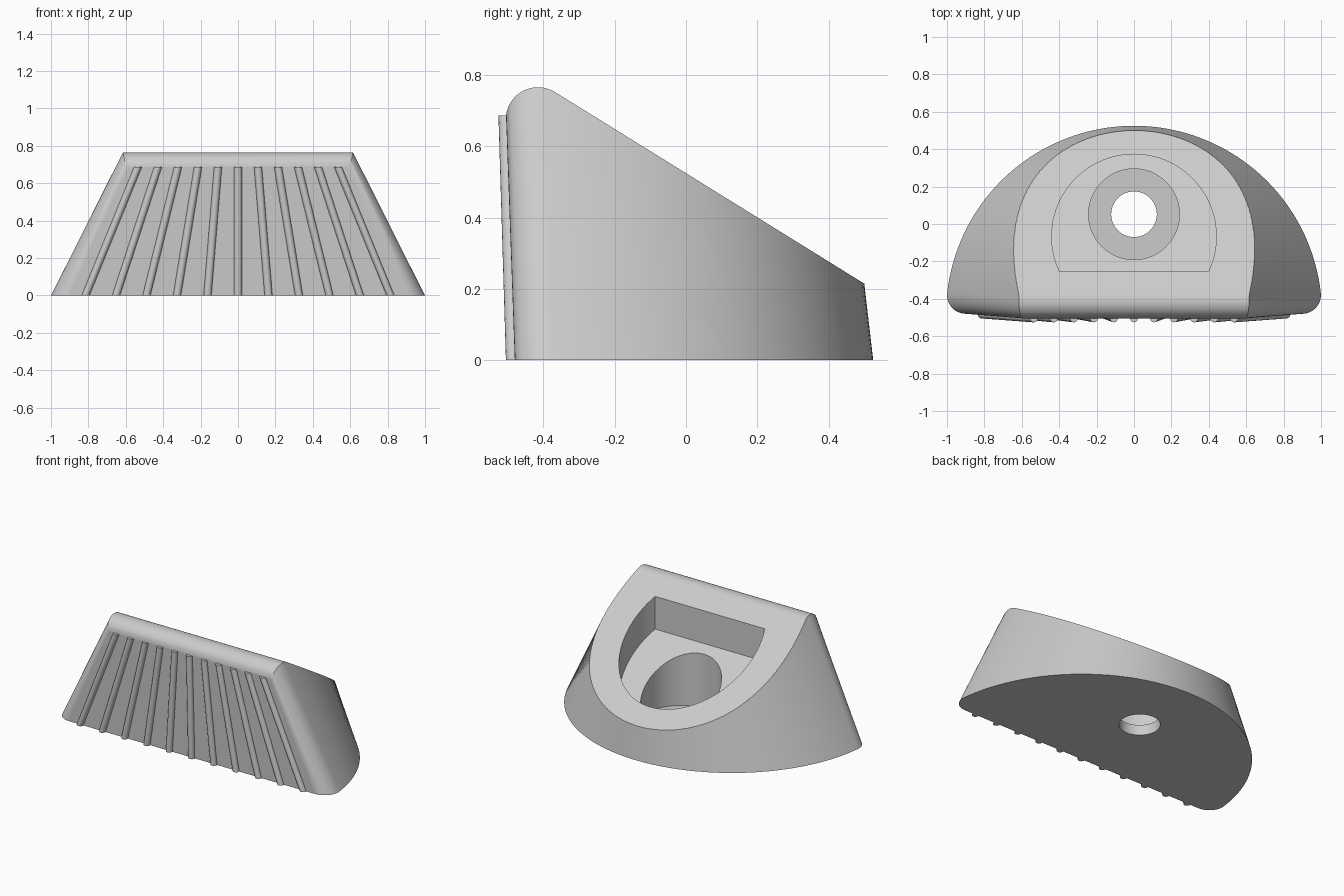
import bpy, bmesh
from math import pi, sin, cos, asin, atan, sqrt
from mathutils import Vector

if "Cube" in bpy.data.objects:
    bpy.data.objects.remove(bpy.data.objects["Cube"], do_unlink=True)

grey = bpy.data.materials.new("light grey")
grey.use_nodes = True
COLOUR = (0.6, 0.6, 0.6, 1)
grey.diffuse_color = COLOUR
grey.node_tree.nodes["Principled BSDF"].inputs["Base Color"].default_value = COLOUR


def loft(name, bottom, top):
    """Closed solid between two matching rings of points."""
    bm = bmesh.new()
    a = [bm.verts.new(p) for p in bottom]
    b = [bm.verts.new(p) for p in top]
    n = len(a)
    for i in range(n):
        j = (i + 1) % n
        bm.faces.new((a[i], a[j], b[j], b[i]))
    bm.faces.new(a[::-1])
    bm.faces.new(b)
    bmesh.ops.recalc_face_normals(bm, faces=bm.faces)
    mesh = bpy.data.meshes.new(name)
    bm.to_mesh(mesh)
    bm.free()
    mesh.materials.append(grey)
    ob = bpy.data.objects.new(name, mesh)
    bpy.context.collection.objects.link(ob)
    return ob


def arc(cx, cy, r, start, end, steps):
    return [(cx + r * cos(start + (end - start) * i / steps),
             cy + r * sin(start + (end - start) * i / steps)) for i in range(steps + 1)]


def activate(ob):
    bpy.ops.object.select_all(action="DESELECT")
    ob.select_set(True)
    bpy.context.view_layer.objects.active = ob


def boolean(ob, cutter, operation):
    mod = ob.modifiers.new("cut", "BOOLEAN")
    mod.operation, mod.solver, mod.object = operation, "EXACT", cutter
    activate(ob)
    bpy.ops.object.modifier_apply(modifier=mod.name)
    bpy.data.objects.remove(cutter, do_unlink=True)


def smooth(ob):
    activate(ob)
    bpy.ops.object.shade_smooth_by_angle(angle=pi / 6)
    mod = ob.modifiers.new("even shading", "WEIGHTED_NORMAL")
    mod.keep_sharp = True


SLOPE = 0.62
def slope_z(y):
    return 0.215 + SLOPE * (0.5 - y)


# Half-round outline with rounded front corners, narrowing with height
R, CORNER = 1.005, 0.1
tangent = asin(CORNER / (R - CORNER))
corner_x = sqrt((R - CORNER) ** 2 - CORNER ** 2)
right = arc(corner_x, CORNER, CORNER, -pi / 2, tangent, 12)
left = [(-x, y) for x, y in reversed(right)]
outline = right + arc(0, 0, R, tangent, pi - tangent, 80)[1:-1] + left

def section(z):
    return [(x * (1 - 0.503 * z), -0.48 - 0.036 * z + y * (1 - 0.08 * z), z)
            for x, y in outline]

body = loft("wedge_body", section(0), section(1))

# Side profile: rounded front lip running into the sloping top
lip = arc(-0.415, 0.675, 0.0905, pi, pi / 2 - atan(SLOPE), 20)
profile = [(-0.8, -0.2), (-0.8, 0.675)] + lip + [(0.9, slope_z(0.9)), (0.9, -0.2)]
boolean(body, loft("profile_cutter", [(-1.5, y, z) for y, z in profile],
                   [(1.5, y, z) for y, z in profile]), "INTERSECT")

# Pocket with a floor parallel to the slope
DEPTH = 0.217
chord = asin(-0.183 / 0.44)
pocket = arc(0, -0.067, 0.44, chord, pi - chord, 64)
boolean(body, loft("pocket_cutter", [(x, y, slope_z(y) - DEPTH) for x, y in pocket],
                   [(x, y, 1.2) for x, y in pocket]), "DIFFERENCE")

# Counterbore and through hole
for radius, low in ((0.243, 0.068), (0.122, -0.2)):
    ring = arc(0, 0.052, radius, 0, 2 * pi, 48)[:-1]
    boolean(body, loft("hole_cutter", [(x, y, low) for x, y in ring],
                       [(x, y, 1.2) for x, y in ring]), "DIFFERENCE")
smooth(body)

# Grip ribs fanning down the front
for i in range(-5, 6):
    ring = arc(0, 0, 0.021, 0, 2 * pi, 16)[:-1]
    rib = loft(f"grip_rib_{i + 6}",
               [(x + 0.163 * i, y - 0.484, 0) for x, y in ring],
               [(x + 0.107 * i, y - 0.505, 0.686) for x, y in ring])
    smooth(rib)
